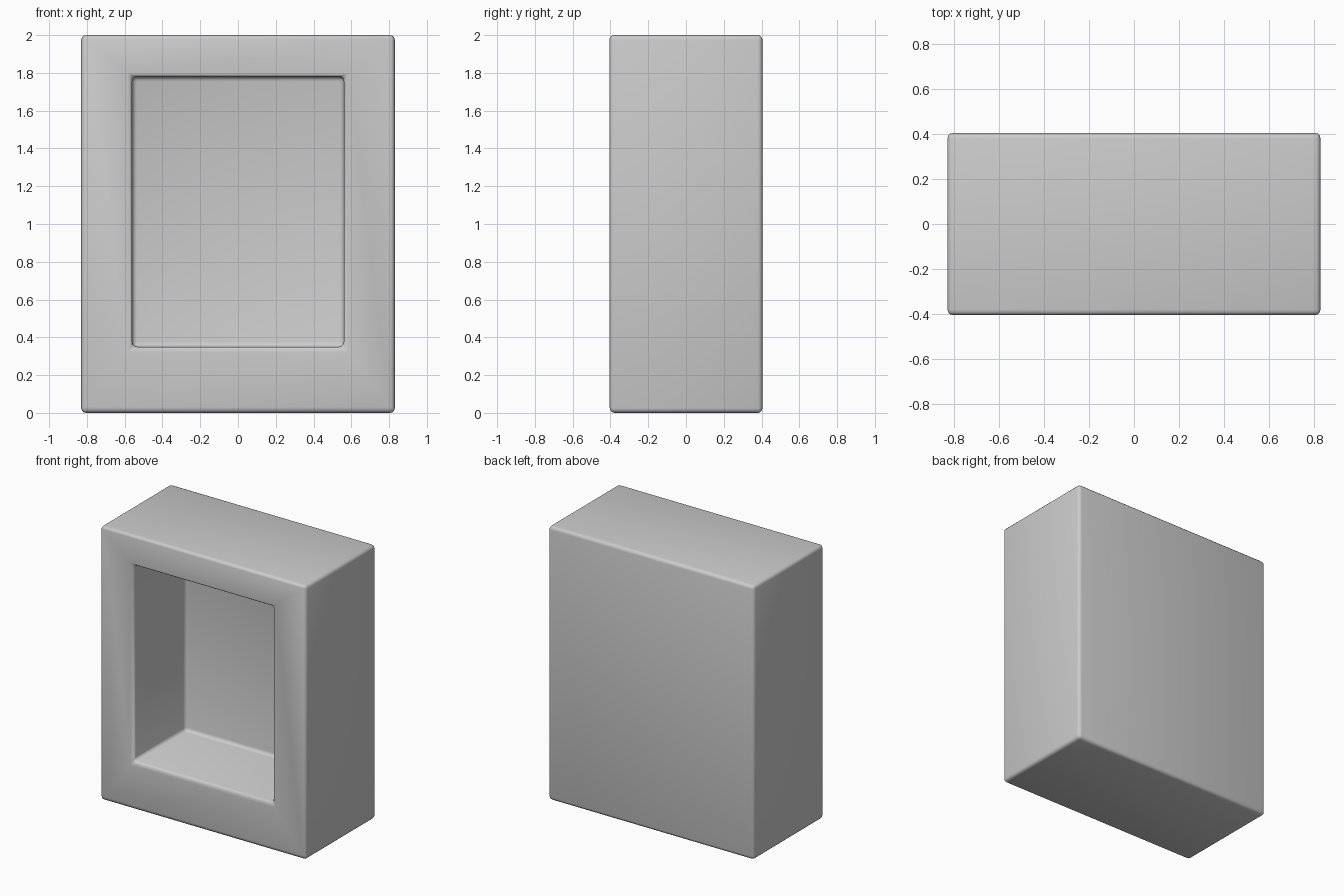
import bpy, bmesh

if "Cube" in bpy.data.objects:
    bpy.data.objects.remove(bpy.data.objects["Cube"])

W, D, H = 1.66, 0.81, 2.0                  # outer size
X, Z0, Z1, DEPTH = 0.56, 0.35, 1.78, 0.60  # recess opening and depth

bm = bmesh.new()

# Outer block
bmesh.ops.create_cube(bm, size=1)
for v in bm.verts:
    v.co = (v.co.x * W, v.co.y * D, (v.co.z + 0.5) * H)

# Front opening
front = min(bm.faces, key=lambda f: f.calc_center_median().y)
bmesh.ops.inset_region(bm, faces=[front], thickness=0.1)
for v in front.verts:
    v.co.x = X if v.co.x > 0 else -X
    v.co.z = Z1 if v.co.z > 1 else Z0

# Recess pushed back into the block
ext = bmesh.ops.extrude_discrete_faces(bm, faces=[front])
for v in ext["faces"][0].verts:
    v.co.y += DEPTH

bmesh.ops.recalc_face_normals(bm, faces=bm.faces)
mesh = bpy.data.meshes.new("recessed_box")
bm.to_mesh(mesh)
bm.free()
box = bpy.data.objects.new("recessed_box", mesh)
bpy.context.collection.objects.link(box)

# Softly rounded edges
bevel = box.modifiers.new("rounded_edges", "BEVEL")
bevel.width = 0.025
bevel.segments = 3
bevel.limit_method = "ANGLE"
for p in mesh.polygons:
    p.use_smooth = True
